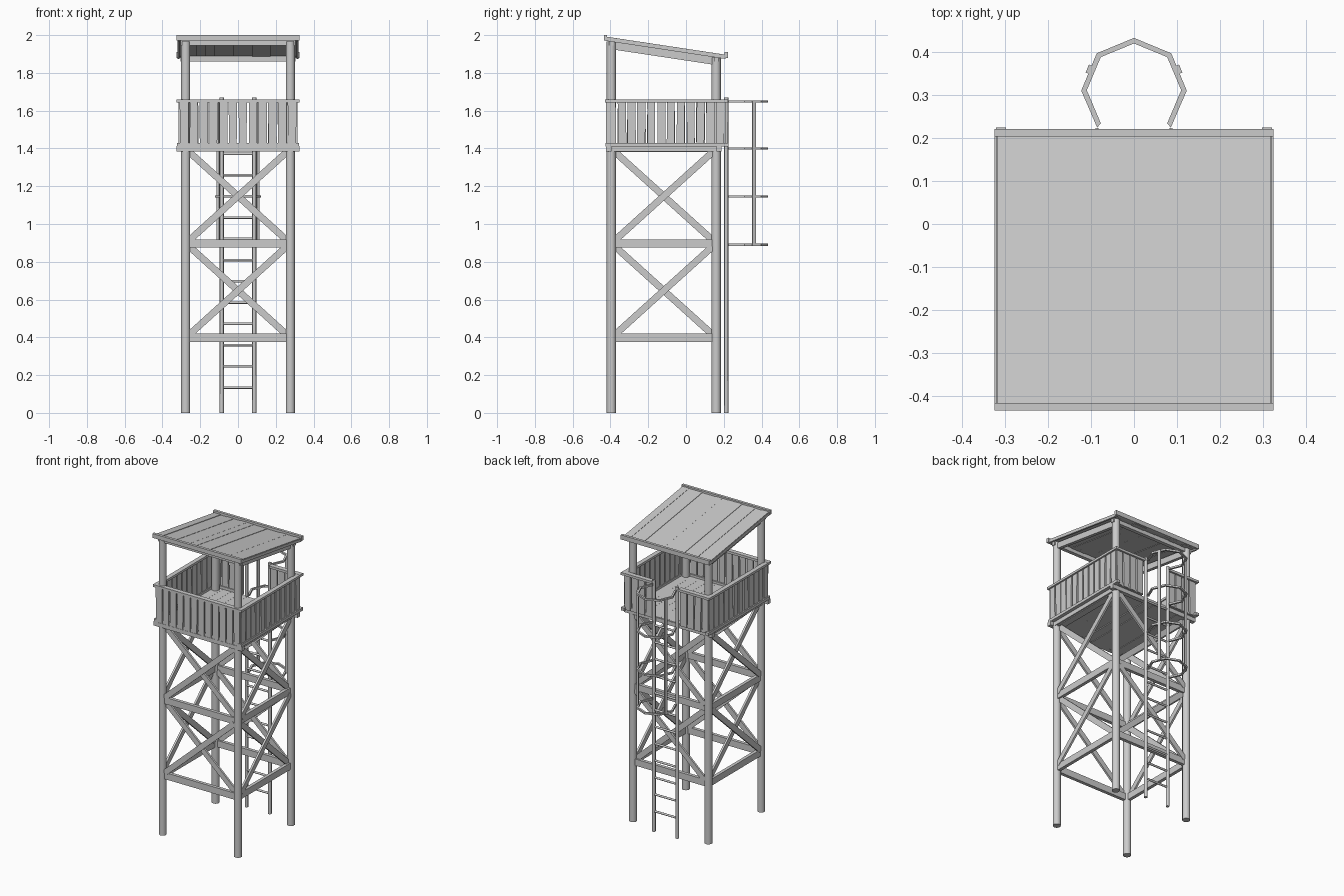
import bpy, math, random
from mathutils import Vector, Matrix

if "Cube" in bpy.data.objects:
    bpy.data.objects.remove(bpy.data.objects["Cube"])
random.seed(4)
CY = -0.1175            # centre of the tower in y
PX, PY = 0.277, 0.2775  # post half spacing


def mesh(name, verts, faces):
    me = bpy.data.meshes.new(name)
    me.from_pydata(verts, [], faces)
    ob = bpy.data.objects.new(name, me)
    bpy.context.collection.objects.link(ob)
    return ob


QUADS = [(0, 1, 3, 2), (4, 6, 7, 5), (0, 4, 5, 1), (2, 3, 7, 6), (0, 2, 6, 4), (1, 5, 7, 3)]


def box(name, x0, x1, y0, y1, z0, z1):
    return mesh(name, [(x, y, z) for x in (x0, x1) for y in (y0, y1) for z in (z0, z1)], QUADS)


def beam(name, a, b, w, t, n):
    """Rectangular bar from a to b; thickness t along n, width w across."""
    a, b, n = Vector(a), Vector(b), Vector(n)
    d = (b - a).normalized()
    s = d.cross(n).normalized()
    n = s.cross(d)
    v = [p + s * (i * w / 2) + n * (j * t / 2) for p in (a, b) for i in (-1, 1) for j in (-1, 1)]
    return mesh(name, v, QUADS)


def rod(name, a, b, r, sides=8):
    a, b = Vector(a), Vector(b)
    bpy.ops.mesh.primitive_cylinder_add(vertices=sides, radius=r, depth=(b - a).length)
    ob = bpy.context.object
    ob.name = ob.data.name = name
    ob.matrix_world = Matrix.Translation((a + b) / 2) @ (b - a).to_track_quat('Z', 'Y').to_matrix().to_4x4()
    bpy.ops.object.shade_smooth_by_angle(angle=math.radians(50))
    return ob


def roof_z(y):  # top surface of the roof
    return 1.99 - (y + 0.42) * 0.151


# corner posts
for sx in (-1, 1):
    for sy, label in ((-1, "front"), (1, "back")):
        x, y = sx * PX, CY + sy * PY
        rod(label + "_post", (x, y, 0), (x, y, roof_z(y) - 0.02), 0.025, 10)

# horizontal girts and cross braces on all four sides
sides = []
for s in (-1, 1):
    sides.append((Vector((0, CY + s * PY, 0)), Vector((1, 0, 0)), Vector((0, s, 0)), PX))
    sides.append((Vector((s * PX, CY, 0)), Vector((0, 1, 0)), Vector((s, 0, 0)), PY))
for c, u, n, h in sides:
    for z in (0.397, 0.897):
        o = c + Vector((0, 0, z))
        beam("girt", o - u * (h - 0.01), o + u * (h - 0.01), 0.044, 0.022, n)
    for z0, z1 in ((0.415, 0.88), (0.915, 1.38)):
        for k in (-1, 1):
            o = c + n * (k * 0.007)
            beam("cross_brace", o - u * (k * (h - 0.02)) + Vector((0, 0, z0)),
                 o + u * (k * (h - 0.02)) + Vector((0, 0, z1)), 0.036, 0.013, n)

# platform floor planks and edge beams
N = 10
for i in range(N):
    x = -0.3 + 0.6 * i / N
    box("floor_plank", x, x + 0.0595, -0.41, 0.185, 1.388 + random.uniform(-.006, .004), 1.415)
for s in (-1, 1):
    y = CY + s * 0.292
    box("platform_beam", -0.325, 0.325, y - 0.014, y + 0.014, 1.385, 1.412)
    box("platform_side_beam", s * 0.277 - 0.012, s * 0.277 + 0.012, -0.38, 0.145, 1.38, 1.41)
    box("side_base_rail", s * 0.31 - 0.012, s * 0.31 + 0.012, -0.425, 0.225, 1.411, 1.43)


# parapet boards, slightly uneven, with narrow gaps
def boards(label, a, b, n, count):
    a, b = Vector(a), Vector(b)
    step = (b - a) / count
    d = step.normalized()
    for i in range(count):
        p = a + step * i
        q = p + step
        g = [random.uniform(0.002, 0.007) for _ in range(4)]
        v = []
        for base, sgn, gs in ((p, 1, g[:2]), (q, -1, g[2:])):
            for j in (-0.006, 0.006):
                for z, gap in ((1.413, gs[0]), (1.65, gs[1])):
                    v.append(base + d * (sgn * gap) + Vector(n) * j + Vector((0, 0, z)))
        mesh(label + "_parapet_board", v, QUADS)


FY, BY = -0.418, 0.202
boards("front", (-0.312, FY, 0), (0.312, FY, 0), (0, 1, 0), 12)
box("front_top_rail", -0.325, 0.325, FY - 0.012, FY + 0.018, 1.644, 1.66)
box("front_base_rail", -0.312, 0.312, FY, FY + 0.015, 1.411, 1.43)
for s in (-1, 1):
    boards("side", (s * 0.308, FY, 0), (s * 0.308, BY + 0.005, 0), (1, 0, 0), 12)
    box("side_top_rail", s * 0.31 - 0.015, s * 0.31 + 0.015, -0.43, 0.222, 1.644, 1.659)
    # back parapet leaves an opening for the ladder
    boards("back", (s * 0.1, BY, 0), (s * 0.312, BY, 0), (0, 1, 0), 4)
    box("back_top_rail", min(s * 0.095, s * 0.325), max(s * 0.095, s * 0.325), BY - 0.014, BY + 0.018, 1.644, 1.66)
    box("back_base_rail", min(s * 0.1, s * 0.312), max(s * 0.1, s * 0.312), BY - 0.012, BY, 1.411, 1.43)

# sloping roof planks
M = 13
for i in range(M):
    x0 = -0.318 + 0.636 * i / M
    x1 = x0 + 0.636 / M
    dz = random.uniform(-0.003, 0.002)
    v = [(x, y, roof_z(y) + dz - t) for x in (x0, x1) for y in (-0.425, 0.21) for t in (0.014, 0)]
    mesh("roof_plank", v, QUADS)
# roof edge boards and supporting beams
box("roof_front_trim", -0.325, 0.325, -0.435, -0.417, 1.972, 2.0)
box("roof_back_trim", -0.325, 0.325, 0.204, 0.222, 1.88, 1.91)
for y, label in ((CY - PY, "front"), (CY + PY, "back")):
    z = roof_z(y)
    box("roof_" + label + "_beam", -0.305, 0.305, y - 0.012, y + 0.012, z - 0.042, z - 0.012)
for s in (-1, 1):
    beam("roof_side_beam", (s * PX, -0.38, 1.943), (s * PX, 0.15, 1.863), 0.04, 0.022, (1, 0, 0))
    beam("roof_verge", (s * 0.315, -0.425, roof_z(-0.425) - 0.012), (s * 0.315, 0.21, roof_z(0.21) - 0.012),
         0.018, 0.012, (1, 0, 0))

# ladder
LY = 0.213
for s in (-1, 1):
    rod("ladder_rail", (s * 0.086, LY, 0), (s * 0.086, LY, 1.67), 0.011)
for i in range(12):
    z = 0.134 + i * 0.1125
    rod("ladder_rung", (-0.086, LY, z), (0.086, LY, z), 0.007)

# safety cage hoops and straps
path = [(-0.086, 0.225), (-0.123, 0.311), (-0.087, 0.398), (0, 0.434),
        (0.087, 0.398), (0.123, 0.311), (0.086, 0.225)]
mid = Vector((0, 0.32))
for z in (0.89, 1.145, 1.4, 1.648):
    v, f = [], []
    for i, p in enumerate(path):
        p = Vector(p)
        inner = p + (mid - p).normalized() * 0.013
        v += [(q.x, q.y, z + k) for q, k in ((p, -.006), (p, .006), (inner, .006), (inner, -.006))]
        if i:
            a, b = 4 * i - 4, 4 * i
            f += [(a + j, b + j, b + (j + 1) % 4, a + (j + 1) % 4) for j in range(4)]
    f += [(0, 1, 2, 3), (27, 26, 25, 24)]
    mesh("cage_hoop", v, f)
for s in (-1, 1):
    beam("cage_strap", (s * 0.103, 0.36, 0.885), (s * 0.103, 0.36, 1.652), 0.02, 0.013, (0.92, s * 0.39, 0))

# consistent outward normals
import bmesh
for ob in bpy.data.objects:
    bm = bmesh.new()
    bm.from_mesh(ob.data)
    bmesh.ops.recalc_face_normals(bm, faces=bm.faces)
    bm.to_mesh(ob.data)
    bm.free()
